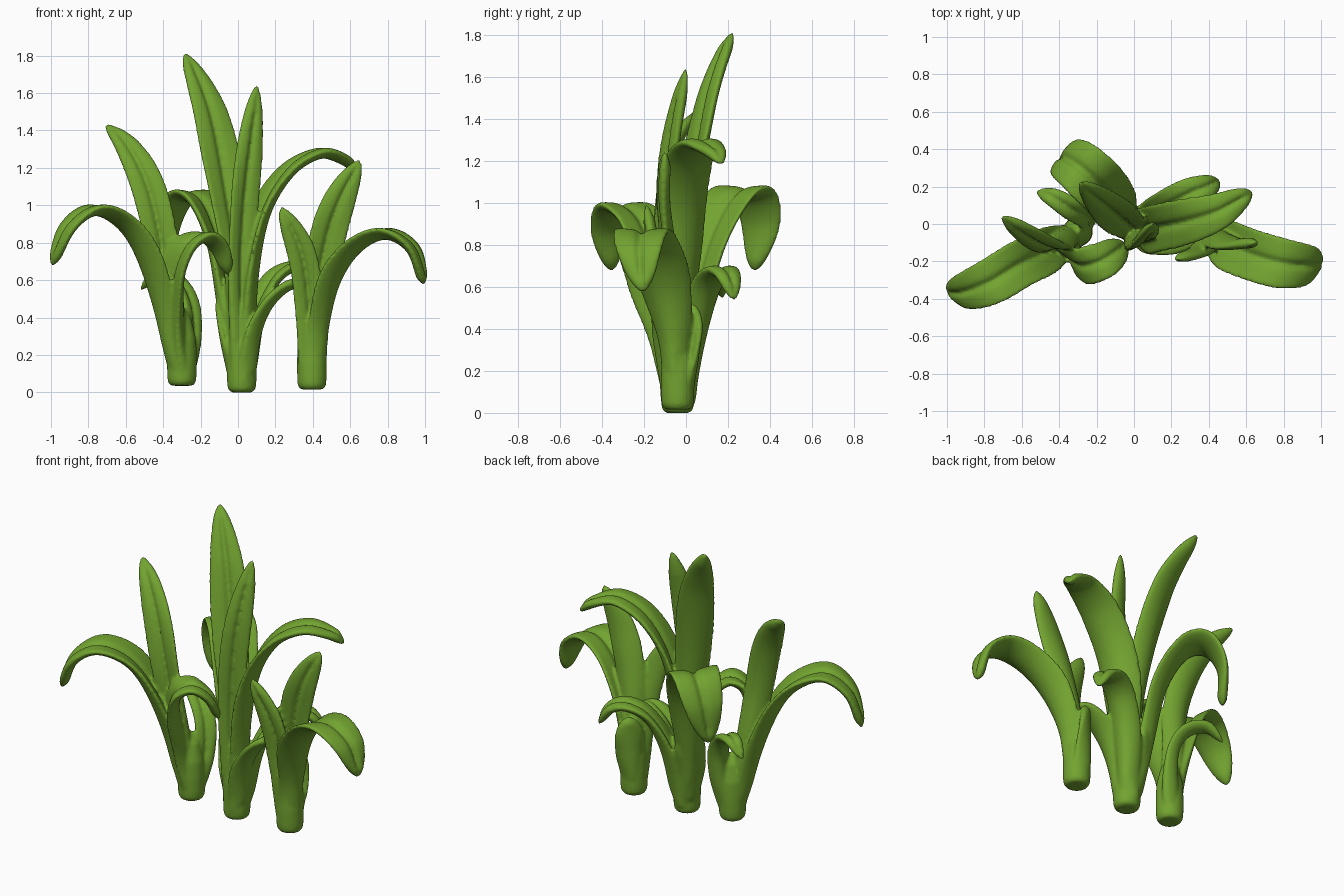
import bpy, bmesh, math
from mathutils import Vector

green = bpy.data.materials.new("leaf green")
green.diffuse_color = (0.17, 0.37, 0.03, 1)


def smooth(a, b, x):
    x = max(0.0, min(1.0, (x - a) / (b - a)))
    return x * x * (3 - 2 * x)


def spline(pts, per=10):
    """Catmull-Rom curve through the points"""
    p = [Vector(q) for q in pts]
    p = [2 * p[0] - p[1]] + p + [2 * p[-1] - p[-2]]
    out = []
    for i in range(1, len(p) - 2):
        a, b, c, d = p[i - 1:i + 3]
        for k in range(per):
            t = k / per
            out.append(0.5 * (2 * b + (c - a) * t + (2 * a - 5 * b + 4 * c - d) * t * t
                              + (3 * b - a - 3 * c + d) * t ** 3))
    return out + [p[-2]]


def loft(bm, rings):
    """Closed skin through rings of points"""
    rings = [[bm.verts.new(p) for p in r] for r in rings]
    n = len(rings[0])
    for r, s in zip(rings, rings[1:]):
        for k in range(n):
            j = (k + 1) % n
            bm.faces.new((r[k], r[j], s[j], s[k]))
    bm.faces.new(rings[0])
    bm.faces.new(rings[-1])


def leaf(bm, pts, width, facing=None, base=0.07, wide_at=0.5):
    """Thick blade with a midrib groove; 'facing' is the outward direction of its back"""
    path = spline(pts)
    if facing is None:
        facing = (path[-1].x - path[0].x, path[-1].y - path[0].y)
    side0 = Vector((-facing[1], facing[0], 0)).normalized()
    cum = [0.0]
    for a, b in zip(path, path[1:]):
        cum.append(cum[-1] + (b - a).length)
    n = 14
    rings = []
    for i, c in enumerate(path):
        t = cum[i] / cum[-1]
        tan = (path[min(i + 1, len(path) - 1)] - path[max(i - 1, 0)]).normalized()
        side = (side0 - tan * side0.dot(tan)).normalized()
        nor = tan.cross(side)
        half = base + (width / 2 - base) * smooth(0.1, wide_at, t)
        if t > 0.66:
            half *= max(0.0, 1 - ((t - 0.66) / 0.345) ** 2) ** 0.65
        thick = (0.052 - 0.022 * smooth(0.05, 0.6, t)) * min(1, half / 0.05)
        cup = 0.4 * (1 - 0.8 * smooth(0.4, 0.9, t)) * smooth(0, 0.15, t) * half
        groove = 0.026 * smooth(0.1, 0.3, t) * min(1, half / 0.06)
        ring = []
        for k in range(2 * n):
            ang = math.pi * k / n
            u, v = math.cos(ang), math.sin(ang)
            h = cup * (u * u - 0.4) + thick * v
            if v > 0:
                h -= groove * math.exp(-(u / 0.16) ** 2)
            ring.append(c + side * (u * half) + nor * h)
        rings.append(ring)
    loft(bm, rings)


def stem(bm, x, y, z):
    """Rounded foot that the leaves of one clump grow from"""
    prof = [(0.05, 0), (0.066, 0.006), (0.076, 0.025), (0.079, 0.06),
            (0.08, 0.15), (0.076, 0.25), (0.05, 0.36), (0.01, 0.42)]
    loft(bm, [[Vector((x + r * math.cos(math.pi * k / 12),
                       y + r * math.sin(math.pi * k / 12), z + h))
               for k in range(24)] for r, h in prof])


def clump(name, foot, leaves):
    """One plant: foot and leaves fused into a single soft skin"""
    bm = bmesh.new()
    stem(bm, *foot)
    for args in leaves:
        leaf(bm, *args)
    bmesh.ops.recalc_face_normals(bm, faces=bm.faces)
    me = bpy.data.meshes.new(name)
    bm.to_mesh(me)
    bm.free()
    me.materials.append(green)
    for p in me.polygons:
        p.use_smooth = True
    ob = bpy.data.objects.new(name, me)
    bpy.context.collection.objects.link(ob)
    fuse = ob.modifiers.new("fuse", 'REMESH')
    fuse.mode = 'VOXEL'
    fuse.voxel_size = 0.01
    fuse.use_smooth_shade = True
    soft = ob.modifiers.new("soften", 'SMOOTH')
    soft.factor = 0.5
    soft.iterations = 4


FRONT = (-0.1, 1.0)   # upright blades that show their groove to the front

clump("middle_plant", (0.02, -0.04, 0.0), [
    # tall blade, upright blade
    ([(0.01, -0.03, 0.06), (0.0, -0.02, 0.6), (-0.06, 0.02, 1.05),
      (-0.13, 0.085, 1.42), (-0.195, 0.14, 1.62), (-0.285, 0.22, 1.81)], 0.23, (-0.4, 0.9), 0.07, 0.7),
    ([(0.02, -0.05, 0.06), (0.01, -0.08, 0.6), (0.03, -0.09, 1.0),
      (0.06, -0.07, 1.3), (0.1, 0.0, 1.64)], 0.17, (-0.45, 0.9), 0.07, 0.7),
    # arches to the right, back left and back right
    ([(0.03, -0.04, 0.06), (0.05, -0.04, 0.6), (0.12, -0.02, 0.95),
      (0.26, 0.01, 1.18), (0.43, 0.06, 1.28), (0.56, 0.13, 1.25), (0.63, 0.17, 1.19)], 0.26),
    ([(0.01, -0.02, 0.06), (-0.05, 0.03, 0.45), (-0.1, 0.1, 0.8),
      (-0.19, 0.21, 1.02), (-0.29, 0.305, 1.05), (-0.37, 0.35, 0.91), (-0.39, 0.325, 0.68)],
     0.3, (-0.8, 0.6), 0.07, 0.65),
    ([(0.03, -0.02, 0.06), (0.09, 0.04, 0.4), (0.18, 0.1, 0.6),
      (0.29, 0.16, 0.675), (0.39, 0.2, 0.65), (0.455, 0.23, 0.54)], 0.18),
    # low leaves at the right and at the back
    ([(0.03, -0.05, 0.06), (0.07, -0.07, 0.3), (0.15, -0.08, 0.47),
      (0.26, -0.08, 0.57), (0.36, -0.07, 0.59)], 0.18),
    ([(0.01, -0.03, 0.06), (-0.03, 0.0, 0.25), (-0.055, 0.035, 0.42), (-0.06, 0.05, 0.6)],
     0.19, (-0.7, 0.7)),
])

clump("left_plant", (-0.30, -0.04, 0.035), [
    # upright blade
    ([(-0.3, -0.05, 0.09), (-0.37, -0.08, 0.5), (-0.42, -0.12, 0.85),
      (-0.49, -0.1, 1.12), (-0.59, -0.04, 1.31), (-0.705, 0.04, 1.43)], 0.19, FRONT, 0.07, 0.65),
    # outer arch, inner arch
    ([(-0.31, -0.05, 0.09), (-0.4, -0.1, 0.48), (-0.5, -0.16, 0.76),
      (-0.62, -0.22, 0.92), (-0.77, -0.31, 0.98), (-0.91, -0.36, 0.88), (-0.995, -0.355, 0.68)],
     0.26),
    ([(-0.31, -0.05, 0.09), (-0.35, -0.11, 0.4), (-0.345, -0.18, 0.63),
      (-0.28, -0.22, 0.78), (-0.18, -0.2, 0.835), (-0.1, -0.15, 0.77), (-0.05, -0.11, 0.63)],
     0.22, (0.8, 0.6)),
    # curled back leaf
    ([(-0.29, -0.03, 0.09), (-0.25, 0.01, 0.3), (-0.26, 0.04, 0.48),
      (-0.33, 0.08, 0.6), (-0.43, 0.14, 0.63), (-0.52, 0.175, 0.55)], 0.13, (-0.75, 0.6), 0.06),
])

clump("right_plant", (0.395, -0.04, 0.015), [
    # upright blade, outer arch
    ([(0.4, -0.04, 0.07), (0.42, -0.06, 0.5), (0.47, -0.09, 0.8),
      (0.54, -0.11, 1.02), (0.65, -0.1, 1.24)], 0.2, FRONT, 0.07, 0.65),
    ([(0.4, -0.05, 0.07), (0.43, -0.06, 0.37), (0.5, -0.11, 0.62),
      (0.63, -0.165, 0.79), (0.79, -0.21, 0.855), (0.935, -0.22, 0.77), (0.995, -0.205, 0.58)], 0.28),
    # inner leaf, low back leaf
    ([(0.39, -0.05, 0.07), (0.38, -0.1, 0.45), (0.34, -0.15, 0.74),
      (0.23, -0.19, 0.99)], 0.16, FRONT),
    ([(0.39, -0.03, 0.07), (0.385, 0.0, 0.25), (0.385, 0.02, 0.4), (0.39, 0.03, 0.52)],
     0.18, (-0.7, 0.7)),
])
